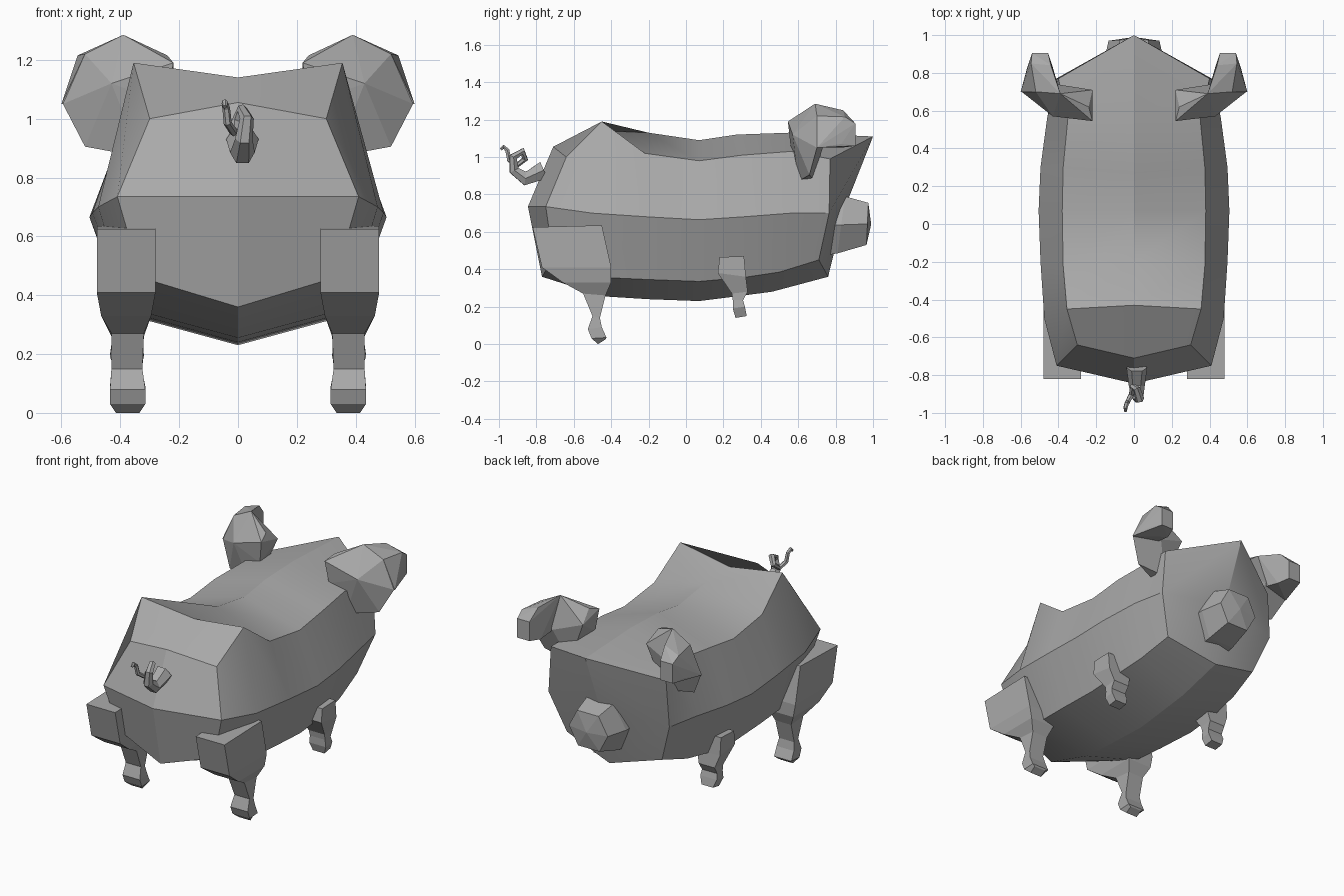
import bpy, bmesh, math

if "Cube" in bpy.data.objects:
    bpy.data.objects.remove(bpy.data.objects["Cube"])

grey = bpy.data.materials.new("plain_grey")
grey.diffuse_color = (0.4, 0.4, 0.4, 1)
grey.use_nodes = True
grey.node_tree.nodes["Principled BSDF"].inputs["Base Color"].default_value = grey.diffuse_color


def finish(bm, name, smooth=False):
    bmesh.ops.recalc_face_normals(bm, faces=bm.faces[:])
    me = bpy.data.meshes.new(name)
    bm.to_mesh(me)
    bm.free()
    me.materials.append(grey)
    ob = bpy.data.objects.new(name, me)
    bpy.context.collection.objects.link(ob)
    if smooth:
        bpy.ops.object.select_all(action='DESELECT')
        ob.select_set(True)
        bpy.context.view_layer.objects.active = ob
        bpy.ops.object.shade_smooth_by_angle(angle=math.radians(25))
    return ob


def bridge(bm, rings):
    for a, b in zip(rings, rings[1:]):
        n = len(a)
        for i in range(n):
            j = (i + 1) % n
            bm.faces.new((a[i], a[j], b[j], b[i]))


def loft(name, sections):
    bm = bmesh.new()
    rings = [[bm.verts.new(p) for p in s] for s in sections]
    bridge(bm, rings)
    bm.faces.new(rings[0])
    bm.faces.new(rings[-1])
    return finish(bm, name)


def hull(name, pts):
    bm = bmesh.new()
    for p in pts:
        bm.verts.new(p)
    bmesh.ops.convex_hull(bm, input=bm.verts[:])
    bmesh.ops.dissolve_limit(bm, angle_limit=math.radians(3),
                             verts=bm.verts[:], edges=bm.edges[:])
    return finish(bm, name)


# Body: half rings from tail to head (spine, back edge, flank, belly edge, belly)
half_rings = [
    [(0, -.71, 1.055), (.30, -.64, 1.0), (.41, -.75, .735), (.33, -.71, .46), (0, -.77, .36)],
    [(0, -.43, 1.14), (.355, -.45, 1.19), (.475, -.50, .70), (.37, -.42, .355), (0, -.44, .255)],
    [(0, -.20, 1.13), (.375, -.22, 1.02), (.495, -.20, .68), (.38, -.20, .345), (0, -.20, .24)],
    [(0, .07, 1.09), (.38, .07, .98), (.505, .07, .665), (.385, .07, .335), (0, .07, .23)],
    [(0, .27, 1.12), (.375, .30, 1.01), (.495, .30, .68), (.38, .30, .355), (0, .27, .255)],
    [(0, .55, 1.13), (.35, .56, 1.03), (.46, .56, .70), (.36, .50, .385), (0, .46, .28)],
    [(0, 1.0, 1.11), (.40, .77, .99), (.42, .765, .70), (.33, .71, .45), (0, .76, .36)],
]
bm = bmesh.new()
rings = []
for h in half_rings:
    full = h + [(-x, y, z) for x, y, z in h[3:0:-1]]
    rings.append([bm.verts.new(p) for p in full])
bridge(bm, rings)
# Rump and face close on a centre point
for ring, centre in ((rings[0], (0, -.845, .735)), (rings[-1], (0, .85, .73))):
    c = bm.verts.new(centre)
    for i in (0, 2, 4, 6):
        bm.faces.new((ring[i], ring[i + 1], ring[(i + 2) % 8], c))
finish(bm, "body", smooth=True)


# Snout: tapered hexagon
def snout_ring(w, y_top, y_bot, z_top, z_bot):
    ym, zm = (y_top + y_bot) / 2, (z_top + z_bot) / 2
    k = w * .55
    return [(-k, y_top, z_top), (k, y_top, z_top), (w, ym, zm),
            (k, y_bot, z_bot), (-k, y_bot, z_bot), (-w, ym, zm)]


snout = [snout_ring(.165, .74, .72, .80, .47), snout_ring(.165, .85, .81, .79, .485),
         snout_ring(.135, .975, .965, .755, .53)]
bm = bmesh.new()
rs = [[bm.verts.new(p) for p in s] for s in snout]
bridge(bm, rs)
bm.faces.new(rs[0])
tip = bm.verts.new((0, .99, .64))
for i in range(6):
    bm.faces.new((rs[-1][i], rs[-1][(i + 1) % 6], tip))
finish(bm, "snout")

# Leg sections: inner x, outer x, back y, back z, front y, front z
hind = [(.28, .48, -.82, .625, -.45, .635), (.28, .48, -.77, .41, -.40, .41),
        (.295, .465, -.66, .33, -.40, .33), (.32, .43, -.55, .27, -.43, .26),
        (.325, .43, -.50, .15, -.46, .14), (.315, .435, -.525, .08, -.45, .09),
        (.315, .435, -.505, .03, -.425, .035), (.335, .415, -.47, 0, -.43, .025)]
fore = [(.30, .46, .18, .465, .31, .47), (.30, .46, .17, .38, .32, .36),
        (.32, .43, .245, .27, .33, .28), (.325, .43, .25, .235, .305, .235),
        (.32, .435, .25, .19, .315, .20), (.335, .415, .265, .14, .325, .15)]

# Ear: a side flap out of the head, then a tip folded forward
ear_flap = [(.22, .545, 1.19), (.24, .62, 1.215), (.22, .71, 1.15), (.24, .56, 1.05),
            (.39, .69, 1.285), (.43, .57, 1.12), (.33, .60, .87), (.33, .68, .88),
            (.52, .66, .905), (.595, .70, 1.05), (.41, .74, 1.08), (.52, .70, 1.22)]
ear_tip = [(.39, .69, 1.285), (.52, .70, 1.22), (.60, .70, 1.05), (.42, .72, 1.07),
           (.44, .84, 1.25), (.545, .85, 1.215), (.565, .83, 1.07), (.43, .83, 1.05),
           (.455, .905, 1.18), (.54, .905, 1.18), (.54, .905, 1.06), (.455, .905, 1.06)]

for side, s in (("right", 1), ("left", -1)):
    for name, secs in (("hind_leg", hind), ("front_leg", fore)):
        loft(f"{name}_{side}", [[(s * a, yb, zb), (s * b, yb, zb), (s * b, yf, zf), (s * a, yf, zf)]
                                for a, b, yb, zb, yf, zf in secs])
    for name, pts in (("ear_flap", ear_flap), ("ear_tip", ear_tip)):
        hull(f"{name}_{side}", [(s * x, y, z) for x, y, z in pts])

# Curly tail: tapering tube (x, y, z, radius)
path = [(.015, -.76, .93, .055), (.015, -.86, .885, .042), (.02, -.92, .93, .03),
        (.03, -.925, 1.0, .024), (.015, -.875, 1.03, .02), (-.005, -.86, .99, .017),
        (-.015, -.905, .955, .015), (-.035, -.945, .985, .014), (-.04, -.955, 1.035, .013),
        (-.045, -.975, 1.055, .011), (-.045, -.99, 1.04, .008)]
cu = bpy.data.curves.new("tail", 'CURVE')
cu.dimensions = '3D'
cu.bevel_depth = 1
cu.bevel_resolution = 1
cu.use_fill_caps = True
sp = cu.splines.new('POLY')
sp.points.add(len(path) - 1)
for p, (x, y, z, r) in zip(sp.points, path):
    p.co = (x, y, z, 1)
    p.radius = r
cu.materials.append(grey)
tail = bpy.data.objects.new("tail", cu)
bpy.context.collection.objects.link(tail)
bpy.ops.object.select_all(action='DESELECT')
tail.select_set(True)
bpy.context.view_layer.objects.active = tail
bpy.ops.object.convert(target='MESH')
bpy.ops.object.shade_flat()
